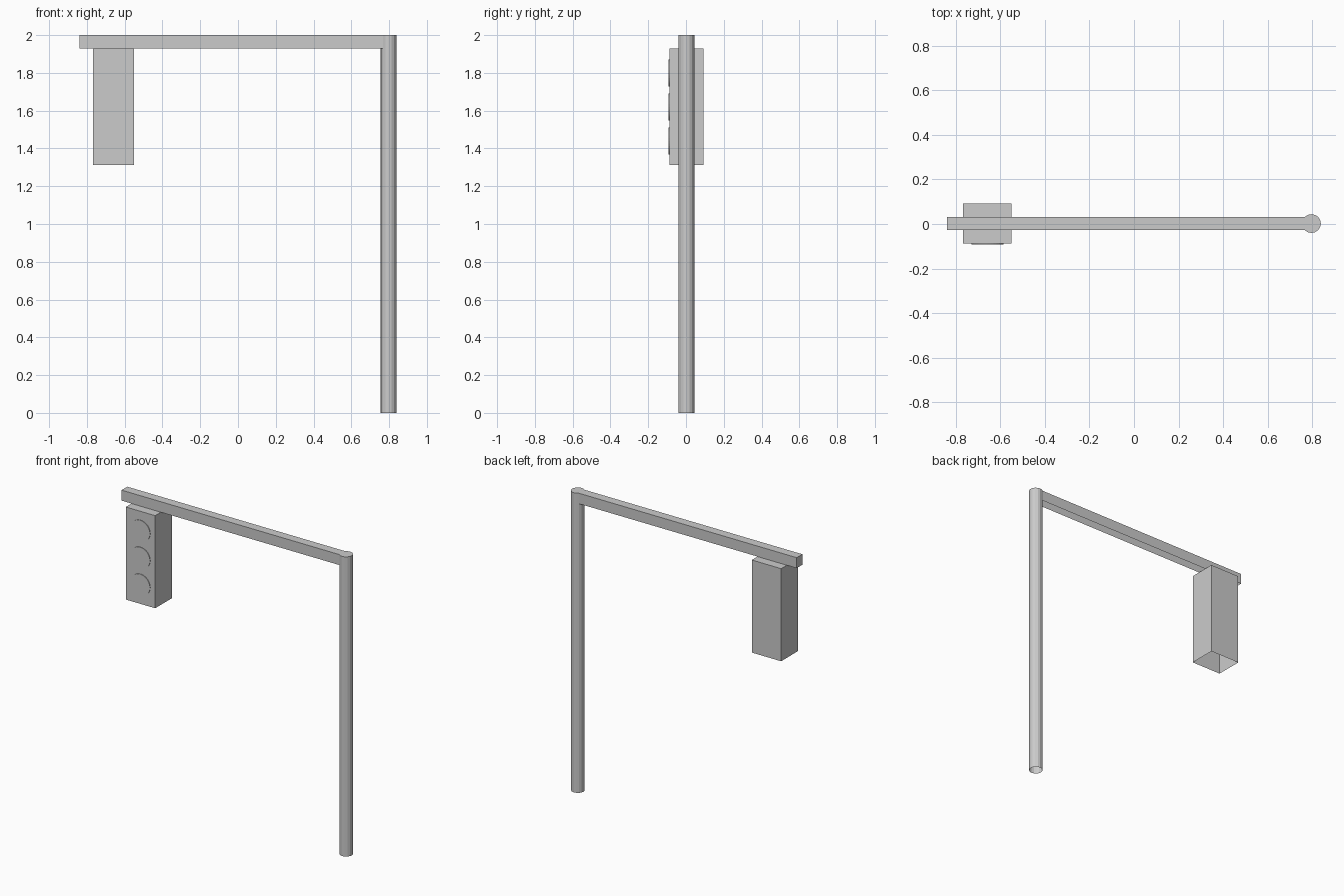
import bpy
import bmesh
from math import pi
from mathutils import Matrix

cube = bpy.data.objects.get("Cube")
if cube:
    bpy.data.objects.remove(cube, do_unlink=True)

GREY = (0.6, 0.6, 0.6, 1.0)
grey = bpy.data.materials.new("plain_grey")
grey.use_nodes = True
grey.diffuse_color = GREY
grey.node_tree.nodes["Principled BSDF"].inputs["Base Color"].default_value = GREY


def finish(name, bm, open_bottom=False):
    """Turn a bmesh into a flat-shaded object, optionally without its underside."""
    bm.normal_update()
    if open_bottom:
        under = [f for f in bm.faces if f.normal.z < -0.9]
        bmesh.ops.delete(bm, geom=under, context="FACES")
    mesh = bpy.data.meshes.new(name)
    bm.to_mesh(mesh)
    bm.free()
    mesh.materials.append(grey)
    obj = bpy.data.objects.new(name, mesh)
    bpy.context.collection.objects.link(obj)
    return obj


def box(name, low, high):
    size = [b - a for a, b in zip(low, high)]
    centre = [(a + b) / 2 for a, b in zip(low, high)]
    bm = bmesh.new()
    matrix = Matrix.Translation(centre) @ Matrix.Diagonal((*size, 1))
    bmesh.ops.create_cube(bm, size=1, matrix=matrix)
    return finish(name, bm, open_bottom=True)


def cylinder(name, centre, radius, depth, sides, turn=Matrix(), open_bottom=False):
    bm = bmesh.new()
    bmesh.ops.create_cone(bm, cap_ends=True, segments=sides, radius1=radius,
                          radius2=radius, depth=depth,
                          matrix=Matrix.Translation(centre) @ turn)
    return finish(name, bm, open_bottom)


# Upright pole and overhead arm, both hollow from below
cylinder("pole", (0.797, 0.002, 1), 0.042, 2, 16, open_bottom=True)
box("arm", (-0.84, -0.028, 1.93), (0.797, 0.032, 2))

# Hanging signal housing, open underneath
box("signal_housing", (-0.767, -0.088, 1.312), (-0.55, 0.092, 1.93))

# Three thin round lamps on the front
face_front = Matrix.Rotation(pi / 2, 4, "X")
for name, z in (("lower", 1.44), ("middle", 1.62), ("upper", 1.80)):
    cylinder(name + "_lamp", (-0.658, -0.09, z), 0.072, 0.004, 32, face_front)
